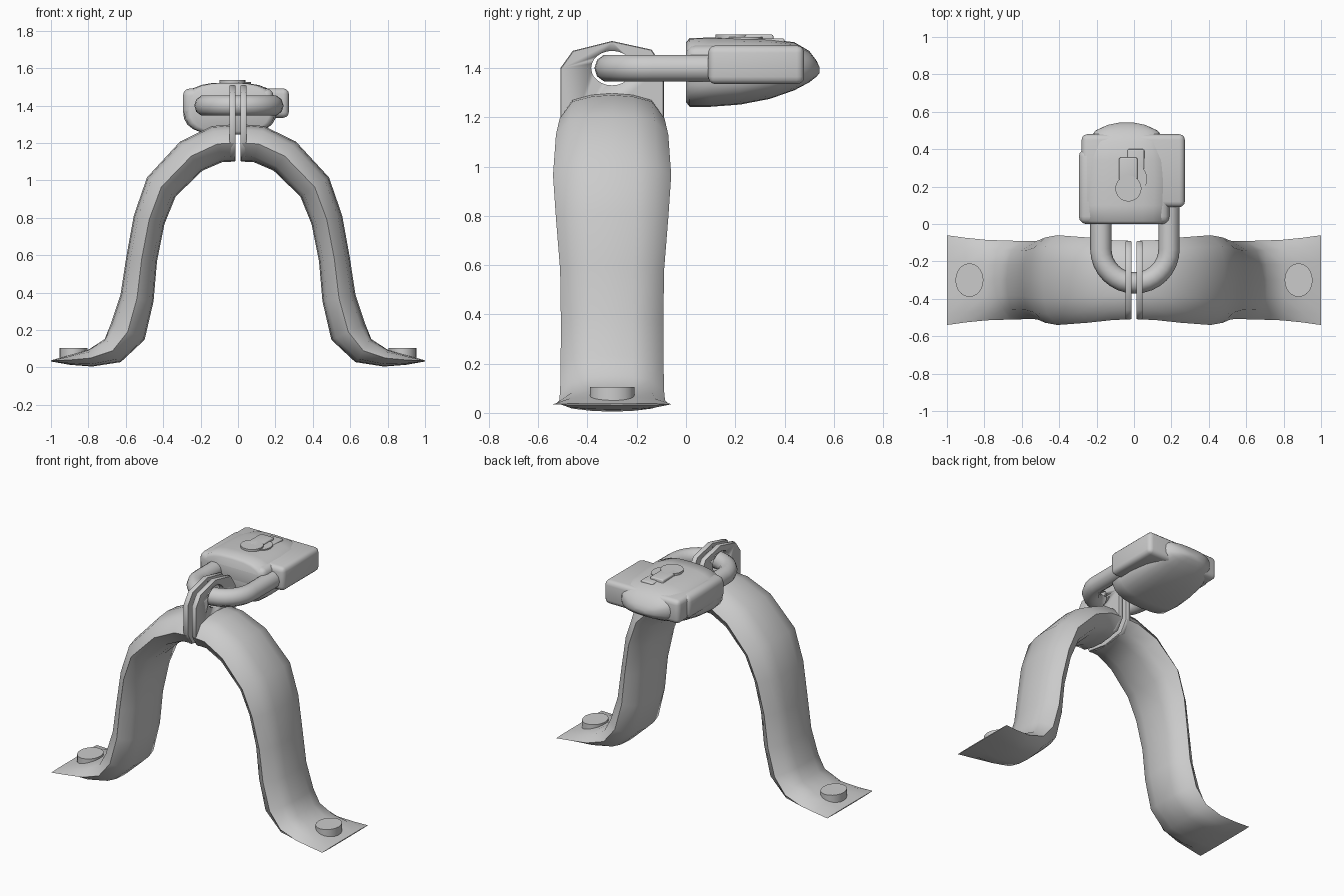
import bpy, bmesh, math
from mathutils import Vector

if "Cube" in bpy.data.objects:
    bpy.data.objects.remove(bpy.data.objects["Cube"])


def finish(name, bm, angle=40):
    bmesh.ops.recalc_face_normals(bm, faces=bm.faces)
    me = bpy.data.meshes.new(name)
    bm.to_mesh(me)
    bm.free()
    ob = bpy.data.objects.new(name, me)
    bpy.context.collection.objects.link(ob)
    bpy.ops.object.select_all(action='DESELECT')
    ob.select_set(True)
    bpy.context.view_layer.objects.active = ob
    bpy.ops.object.shade_smooth_by_angle(angle=math.radians(angle))
    return ob


def loft(name, rings, angle=50):
    bm = bmesh.new()
    vs = [[bm.verts.new(p) for p in r] for r in rings]
    n = len(vs[0])
    for a, b in zip(vs, vs[1:]):
        for i in range(n):
            j = (i + 1) % n
            bm.faces.new((a[i], a[j], b[j], b[i]))
    bm.faces.new(vs[0])
    bm.faces.new(vs[-1])
    return finish(name, bm, angle)


def superellipse(n, e):
    out = []
    for i in range(n):
        t = 2 * math.pi * i / n
        c, s = math.cos(t), math.sin(t)
        out.append((math.copysign(abs(c) ** e, c), math.copysign(abs(s) ** e, s)))
    return out


def bevelled_box(name, lo, hi, width):
    bm = bmesh.new()
    bmesh.ops.create_cube(bm, size=1)
    for v in bm.verts:
        v.co = Vector((v.co[k] + 0.5) * (hi[k] - lo[k]) + lo[k] for k in range(3))
    bmesh.ops.bevel(bm, geom=bm.edges[:], offset=width, segments=3,
                    profile=0.5, affect='EDGES')
    return finish(name, bm)


def disc(name, c, rx, ry, z0, z1, n=20):
    pts = [(c[0] + rx * math.cos(2 * math.pi * i / n),
            c[1] + ry * math.sin(2 * math.pi * i / n)) for i in range(n)]
    return loft(name, [[(x, y, z) for x, y in pts] for z in (z0, z1)], 35)


YC = -0.30
# strap path: x, z, half thickness, half width
PATH = [(0.02, 1.20, .10, .21), (0.11, 1.195, .10, .213), (0.25, 1.13, .098, .228),
        (0.41, 0.965, .092, .24), (0.475, 0.79, .085, .228), (0.515, 0.58, .083, .211),
        (0.54, 0.37, .09, .208), (0.59, 0.19, .10, .209), (0.67, 0.09, .075, .211),
        (0.79, 0.05, .046, .215), (0.90, 0.04, .026, .226), (1.0, 0.035, .003, .24)]
SECTION = [(1, 0), (.76, .72), (.4, .93), (0, 1), (-.4, .93), (-.76, .72),
           (-1, 0), (-.76, -.72), (-.4, -.93), (0, -1), (.4, -.93), (.76, -.72)]
# locking tab outline: y, z
TAB = [(-.51, 1.2), (-.51, 1.4), (-.46, 1.47), (-.3, 1.51), (-.14, 1.475),
       (-.09, 1.4), (-.09, 1.2), (-.14, 1.125), (-.3, 1.1), (-.46, 1.125)]

# hole cutter for both tabs
cut_pts = [(YC + .085 * math.cos(i * math.pi / 12), 1.40 + .07 * math.sin(i * math.pi / 12))
           for i in range(24)]
cutter = loft("tab_hole_cutter", [[(x, y, z) for y, z in cut_pts] for x in (-.2, .2)])
cutter.hide_render = True
cutter.hide_set(True)

for side, s in (("left", -1), ("right", 1)):
    # strap leg
    rings = []
    for i, (x, z, t, w) in enumerate(PATH):
        a, b = PATH[max(i - 1, 0)], PATH[min(i + 1, len(PATH) - 1)]
        d = Vector((b[0] - a[0], b[1] - a[1])).normalized()
        nx, nz = (0, 1) if i in (0, len(PATH) - 1) else (-d.y, d.x)
        rings.append([(s * (x + nx * t * q), YC + w * p, z + nz * t * q) for p, q in SECTION])
    loft(side + "_strap_leg", rings, 60)

    # locking tab with hole
    tab = loft(side + "_locking_tab",
               [[(s * x, YC + (y - YC) * k, 1.305 + (z - 1.305) * k) for y, z in TAB]
                for x, k in ((.014, .985), (.02, 1), (.038, 1), (.046, .985))], 50)
    m = tab.modifiers.new("hole", 'BOOLEAN')
    m.object = cutter
    m.operation = 'DIFFERENCE'
    m.solver = 'EXACT'

    # foot rivet
    disc(side + "_foot_rivet", (s * .88, YC), .075, .09, .045, .105)

# shackle: U-shaped bar
cu = bpy.data.curves.new("shackle", 'CURVE')
cu.dimensions = '3D'
cu.bevel_depth = .057
cu.bevel_resolution = 3
cu.use_fill_caps = True
pts = [(-.182, .14)]
for i in range(17):
    t = math.pi + math.pi * i / 16
    pts.append((.182 * math.cos(t), -.135 + .18 * math.sin(t)))
pts.append((.182, .14))
sp = cu.splines.new('POLY')
sp.points.add(len(pts) - 1)
for p, (x, y) in zip(sp.points, pts):
    p.co = (x + .005, y, 1.40, 1)
sp.use_smooth = True
bpy.context.collection.objects.link(bpy.data.objects.new("shackle", cu))

# bulged lock body: y, centre x, half width, bottom z, top z
BODY = [(0, -.045, .215, 1.262, 1.505), (.015, -.045, .24, 1.243, 1.522),
        (.10, -.045, .25, 1.243, 1.524), (.22, -.04, .25, 1.252, 1.523),
        (.34, -.04, .24, 1.275, 1.518), (.44, -.04, .215, 1.31, 1.505),
        (.50, -.04, .165, 1.342, 1.47), (.53, -.04, .10, 1.365, 1.43),
        (.542, -.04, .04, 1.38, 1.405)]
shape = superellipse(24, .72)
loft("lock_body", [[(cx + w * p, y, (a + b) / 2 + (b - a) / 2 * q) for p, q in shape]
                   for y, cx, w, a, b in BODY], 55)

# flat case around the body
bevelled_box("lock_case", (-.28, .09, 1.335), (.272, .48, 1.492), .03)
bevelled_box("lock_case_front", (-.295, .0, 1.335), (.19, .40, 1.492), .04)

# raised keyhole and its cover
disc("keyhole_round", (-.03, .19), .07, .07, 1.49, 1.536)
bevelled_box("keyhole_slot", (-.08, .19, 1.48), (.018, .355, 1.536), .008)
bevelled_box("keyhole_cover", (-.035, .22, 1.46), (.055, .40, 1.52), .008)
disc("keyhole_cover_end", (.02, .24), .05, .07, 1.48, 1.526)
